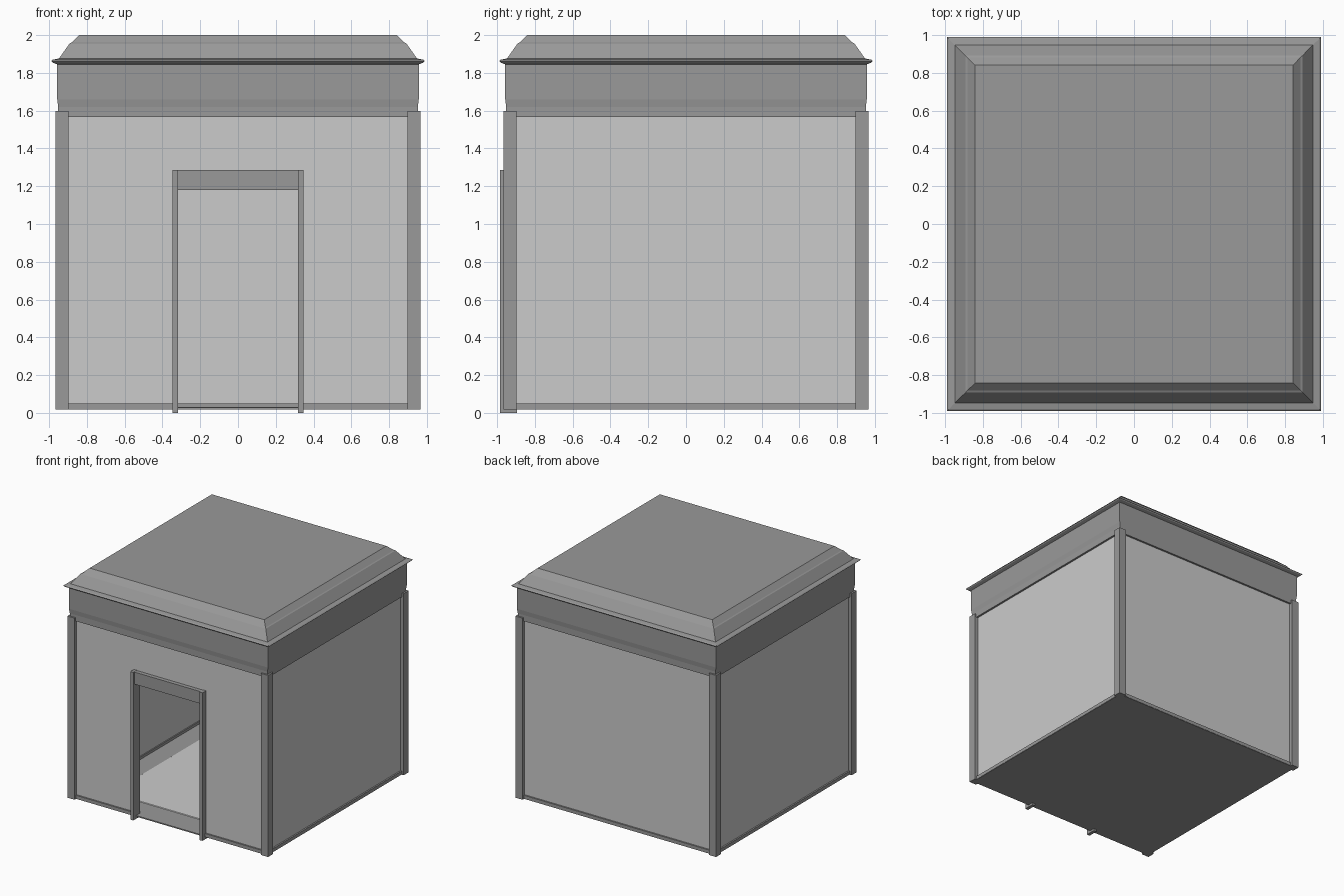
import bpy, bmesh
from math import radians
from mathutils import Matrix

if "Cube" in bpy.data.objects:
    bpy.data.objects.remove(bpy.data.objects["Cube"])

trim = bpy.data.materials.new("trim_grey")
trim.diffuse_color = (0.32, 0.32, 0.32, 1)
trim.use_nodes = True
trim.node_tree.nodes["Principled BSDF"].inputs["Base Color"].default_value = trim.diffuse_color


def finish(name, bm, mat=None):
    bmesh.ops.recalc_face_normals(bm, faces=bm.faces)
    me = bpy.data.meshes.new(name)
    bm.to_mesh(me)
    bm.free()
    if mat:
        me.materials.append(mat)
    ob = bpy.data.objects.new(name, me)
    bpy.context.collection.objects.link(ob)
    return ob


def box(name, x, y, z, mat=None, turn=0):
    """Box from (min, max) ranges, turned about the z axis."""
    bm = bmesh.new()
    bmesh.ops.create_cube(bm, size=1)
    for v in bm.verts:
        for i, (a, b) in enumerate((x, y, z)):
            v.co[i] = a if v.co[i] < 0 else b
    bm.transform(Matrix.Rotation(radians(turn), 4, 'Z'))
    return finish(name, bm, mat)


def square_loft(name, profile, mat=None):
    """Stack of square rings (half width, z), capped at both ends."""
    bm = bmesh.new()
    rings = [[bm.verts.new((sx * h, sy * h, z))
              for sx, sy in ((-1, -1), (1, -1), (1, 1), (-1, 1))]
             for h, z in profile]
    for a, b in zip(rings, rings[1:]):
        for i in range(4):
            j = (i + 1) % 4
            bm.faces.new((a[i], a[j], b[j], b[i]))
    bm.faces.new(rings[0])
    bm.faces.new(rings[-1])
    return finish(name, bm, mat)


OUT, INN, DOOR = 0.935, 0.90, 0.325

# Floor: trim border with a lighter centre panel
square_loft("floor_slab", [(0.945, 0.018), (0.945, 0.028)], trim)
square_loft("floor_panel", [(0.72, 0.028), (0.715, 0.032)])

# Front wall: outline with the doorway, extruded inwards
bm = bmesh.new()
outline = [(-OUT, 0.02), (-DOOR, 0.02), (-DOOR, 1.28), (DOOR, 1.28),
           (DOOR, 0.02), (OUT, 0.02), (OUT, 1.62), (-OUT, 1.62)]
face = bm.faces.new([bm.verts.new((x, -OUT, z)) for x, z in outline])
ext = bmesh.ops.extrude_face_region(bm, geom=[face])
bmesh.ops.translate(bm, vec=(0, OUT - INN, 0),
                    verts=[g for g in ext["geom"] if isinstance(g, bmesh.types.BMVert)])
finish("front_wall", bm)

# Side and back walls with outer and inner skirting
for name, turn in (("right", 90), ("back", 180), ("left", 270)):
    box(name + "_wall", (-OUT, OUT), (-OUT, -INN), (0.02, 1.62), None, turn)
    box(name + "_skirting", (-0.92, 0.92), (-0.948, -0.92), (0.02, 0.05), trim, turn)
    box(name + "_inner_skirting", (-INN, INN), (-0.905, -0.89), (0.025, 0.05), trim, turn)

# Front skirting and door frame on each side of the doorway
for name, s in (("left", -1), ("right", 1)):
    box(name + "_front_skirting", sorted((s * 0.33, s * 0.92)), (-0.948, -0.92),
        (0.02, 0.05), trim)
    box(name + "_door_post", sorted((s * 0.318, s * 0.347)), (-0.985, -0.895),
        (0.0, 1.287), trim)
box("door_lintel", (-0.32, 0.32), (-0.97, -0.895), (1.18, 1.285), trim)

# Corner posts
for i in range(4):
    box("corner_post", (0.897, 0.966), (-0.966, -0.897), (0.018, 1.597), trim, i * 90)

# Frieze band, with an open interior below the ceiling
for i in range(4):
    box("frieze_band", (-0.952, 0.952), (-0.952, -INN), (1.567, 1.66), trim, i * 90)
square_loft("frieze", [(0.952, 1.62), (0.957, 1.66), (0.957, 1.85)], trim)

# Stepped roof with a thin eave
square_loft("roof", [(0.957, 1.845), (0.982, 1.855), (0.99, 1.863), (0.982, 1.87),
                     (0.948, 1.876), (0.892, 1.955), (0.882, 1.96), (0.84, 2.0)], trim)
